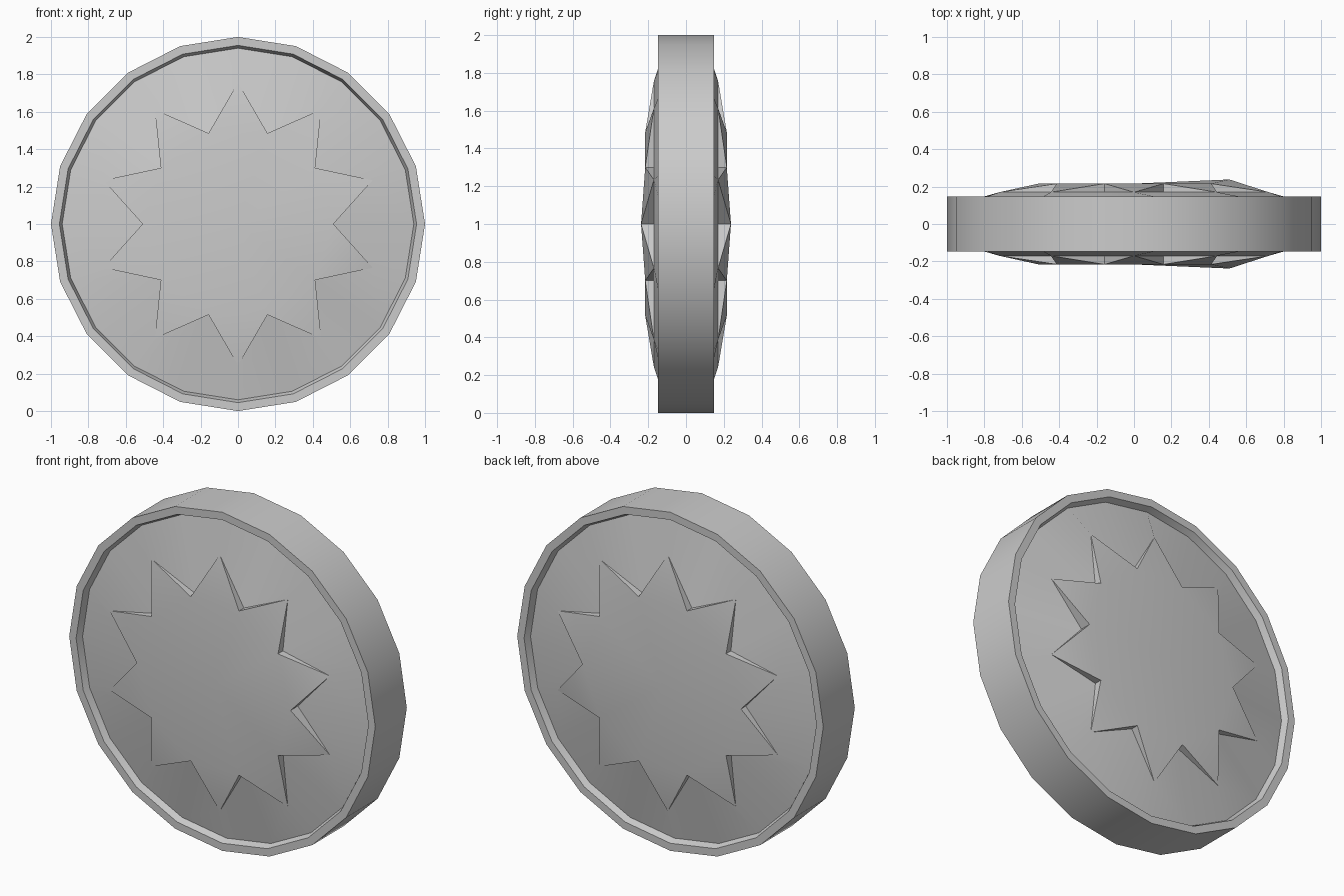
import bpy, bmesh, math

if "Cube" in bpy.data.objects:
    bpy.data.objects.remove(bpy.data.objects["Cube"])

SIDES = 20
RIM_Y = 0.147      # half thickness of the rim
BASE_Y = 0.17      # level where the dished ring meets the star
STAR_Y = 0.216     # top of the star

bm = bmesh.new()


def loop(radius, depth, side):
    """Closed loop of 20 points; radius and depth are functions of the index."""
    pts = []
    for i in range(SIDES):
        a = 2 * math.pi * i / SIDES
        r = radius(i)
        pts.append(bm.verts.new((r * math.cos(a), side * depth(i), 1 + r * math.sin(a))))
    return pts


def bridge(a, b):
    for i in range(SIDES):
        j = (i + 1) % SIDES
        bm.faces.new((a[i], a[j], b[j], b[i]))


def const(v):
    return lambda i: v


def star_radius(i):
    return 0.51 if i % 2 == 0 else 0.757


def star_depth(i):
    if i == 0:
        return 0.238        # one slightly lifted notch corner
    return STAR_Y if i % 2 == 0 else BASE_Y


# Both faces: rim, recess step, sloping ring, star walls, star top
outers = []
for side in (-1, 1):
    outer = loop(const(1.0), const(RIM_Y), side)
    lip = loop(const(0.955), const(RIM_Y), side)
    step = loop(const(0.94), const(0.108), side)
    base = loop(star_radius, const(BASE_Y), side)
    star = loop(star_radius, star_depth, side)
    for a, b in ((outer, lip), (lip, step), (step, base), (base, star)):
        bridge(a, b)
    centre = bm.verts.new((0, side * STAR_Y, 1))
    for i in range(0, SIDES, 2):
        prev, tip, nxt = star[i], star[i + 1], star[(i + 2) % SIDES]
        bm.faces.new((prev, tip, nxt))
        bm.faces.new((prev, nxt, centre))
    outers.append(outer)

# Outer edge band
bridge(outers[0], outers[1])

# Star tips sit on the ring, so weld them
bmesh.ops.remove_doubles(bm, verts=bm.verts[:], dist=0.0005)
bmesh.ops.recalc_face_normals(bm, faces=bm.faces[:])

mesh = bpy.data.meshes.new("star_disc")
bm.to_mesh(mesh)
bm.free()
disc = bpy.data.objects.new("star_disc", mesh)
bpy.context.collection.objects.link(disc)

bpy.context.view_layer.objects.active = disc
disc.select_set(True)
bpy.ops.object.shade_smooth_by_angle(angle=math.radians(30))
